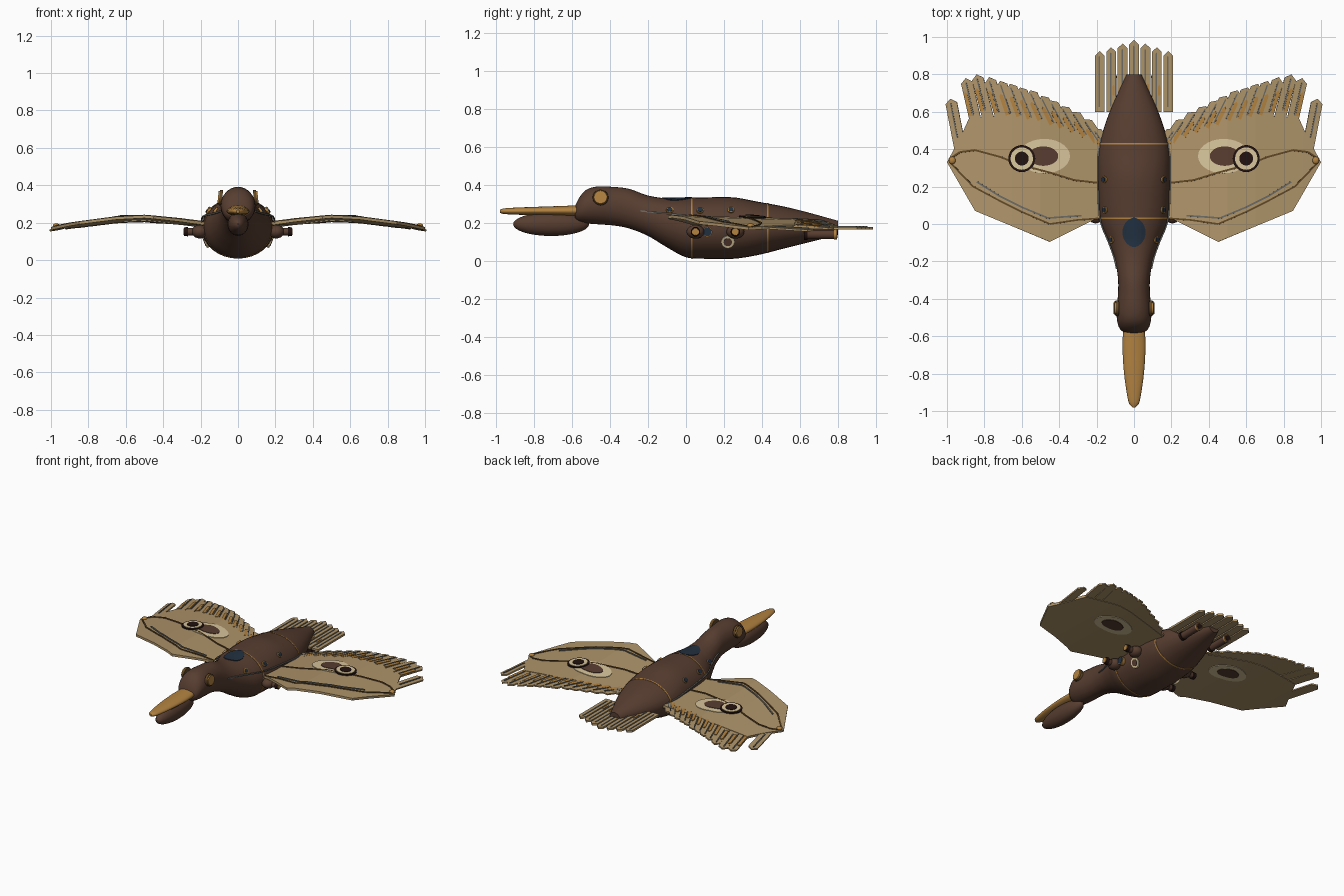
import bpy, bmesh, math
from mathutils import Vector, Matrix

if "Cube" in bpy.data.objects:
    bpy.data.objects.remove(bpy.data.objects["Cube"])

def mat(name, r, g, b):
    m = bpy.data.materials.new(name)
    lin = [((c / 255 + 0.055) / 1.055) ** 2.4 for c in (r, g, b)]
    m.diffuse_color = (*lin, 1)
    m.use_nodes = True
    m.node_tree.nodes["Principled BSDF"].inputs["Base Color"].default_value = m.diffuse_color
    return m

BROWN = mat("body brown", 87, 61, 48)
TAN = mat("wing tan", 174, 148, 106)
CREAM = mat("pale cream", 216, 197, 156)
GOLD = mat("brass gold", 178, 130, 64)
DARK = mat("dark brown", 34, 18, 15)
SPOT = mat("spot brown", 88, 61, 49)
LINE = mat("rib brown", 98, 72, 38)
BLUE = mat("glass blue", 34, 48, 64)
GREY = mat("steel grey", 108, 106, 100)

def finish(name, bm, material, smooth=True, mirror=False, solid=0):
    me = bpy.data.meshes.new(name)
    bm.to_mesh(me)
    bm.free()
    me.materials.append(material)
    ob = bpy.data.objects.new(name, me)
    bpy.context.collection.objects.link(ob)
    if smooth:
        for p in me.polygons:
            p.use_smooth = True
        me.set_sharp_from_angle(angle=math.radians(40))
    if solid:
        s = ob.modifiers.new("solid", 'SOLIDIFY')
        s.thickness, s.offset = solid, -1
    if mirror:
        ob.modifiers.new("mirror", 'MIRROR').use_mirror_merge = False
    return ob

def sample(table, y):
    """Smooth interpolation of rows (y, half width, top, bottom)."""
    n = len(table)
    i = max(0, min(n - 2, sum(r[0] <= y for r in table) - 1))
    a, b = table[i], table[i + 1]
    p, q = table[max(i - 1, 0)], table[min(i + 2, n - 1)]
    h = b[0] - a[0]
    t = (y - a[0]) / h
    out = []
    for k in (1, 2, 3):
        m0 = (b[k] - p[k]) / (b[0] - p[0]) * h
        m1 = (q[k] - a[k]) / (q[0] - a[0]) * h
        out.append((2*t**3 - 3*t*t + 1) * a[k] + (t**3 - 2*t*t + t) * m0
                   + (3*t*t - 2*t**3) * b[k] + (t**3 - t*t) * m1)
    return out

def loft(name, table, ys, material, grow=0.0, n=32):
    bm = bmesh.new()
    rings = []
    for y in ys:
        w, top, bot = sample(table, y)
        c, h = (top + bot) / 2, (top - bot) / 2
        rings.append([bm.verts.new(((w + grow) * math.cos(a), y, c + (h + grow) * math.sin(a)))
                      for a in (2 * math.pi * j / n for j in range(n))])
    for r, s in zip(rings, rings[1:]):
        for j in range(n):
            bm.faces.new((r[j], r[(j + 1) % n], s[(j + 1) % n], s[j]))
    bm.faces.new(rings[0])
    bm.faces.new(rings[-1])
    bmesh.ops.recalc_face_normals(bm, faces=bm.faces)
    return finish(name, bm, material)

def wing_z(x, y):
    t = [(0, .19), (.2, .2), (.3, .213), (.5, .232), (.65, .226), (.9, .197), (1.05, .172)]
    for (a, za), (b, zb) in zip(t, t[1:]):
        if x <= b:
            break
    return za + (zb - za) * (x - a) / (b - a) - 0.03 * (y - 0.2)

def plate(name, polys, material, thick, lift=0.0, zf=wing_z, mirror=True):
    """Thin plates drawn in plan and draped over a height function."""
    bm = bmesh.new()
    for p in polys:
        bm.faces.new([bm.verts.new((x, y, 0)) for x, y in p])
    for x in (.3, .4, .5, .58, .65, .78, .9):
        bmesh.ops.bisect_plane(bm, geom=bm.verts[:] + bm.edges[:] + bm.faces[:],
                               plane_co=(x, 0, 0), plane_no=(1, 0, 0))
    for f in bm.faces:
        f.normal_update()
        if f.normal.z < 0:
            f.normal_flip()
    for v in bm.verts:
        v.co.z = zf(v.co.x, v.co.y) + lift
    return finish(name, bm, material, False, mirror, thick)

def ellipse(cx, cy, a, b, n=28):
    return [(cx + a * math.cos(2*math.pi*i/n), cy + b * math.sin(2*math.pi*i/n)) for i in range(n)]

def ribbon(pts, w):
    out = []
    for (x0, y0), (x1, y1) in zip(pts, pts[1:]):
        d = math.hypot(x1 - x0, y1 - y0)
        nx, ny = -(y1 - y0) / d * w / 2, (x1 - x0) / d * w / 2
        out.append([(x0+nx, y0+ny), (x0-nx, y0-ny), (x1-nx, y1-ny), (x1+nx, y1+ny)])
    return out

def feather(tip, lean, length, w, s0=0.0, s1=1.0, off=0.0, point=0.025):
    """Pointed strip ending at tip, covering s0..s1 of its length."""
    d = Vector((math.sin(lean), math.cos(lean)))
    n = Vector((d.y, -d.x))
    base = Vector(tip) - d * length + n * off
    e = base + d * length * s1
    q = base + d * length * s0
    return [tuple(v) for v in (q - n*w/2, q + n*w/2, e + n*w/2 - d*point, e, e - n*w/2 - d*point)]

def solid(name, kind, loc, axis, material, r=.02, r2=None, depth=.02, scale=(1, 1, 1), mirror=True):
    bm = bmesh.new()
    m = Matrix.Translation(loc) @ Vector(axis).to_track_quat('Z', 'Y').to_matrix().to_4x4()
    if kind == 'ball':
        m = Matrix.Translation(loc) @ Matrix.Diagonal((*scale, 1))
        bmesh.ops.create_uvsphere(bm, u_segments=24, v_segments=16, radius=r, matrix=m)
    else:
        bmesh.ops.create_cone(bm, cap_ends=True, segments=20, radius1=r,
                              radius2=r if r2 is None else r2, depth=depth, matrix=m)
    return finish(name, bm, material, True, mirror)

# Body, neck and head in one loft
BODY = [(-.585, .045, .285, .215), (-.57, .07, .32, .205), (-.53, .088, .37, .197), (-.47, .093, .39, .192),
        (-.38, .086, .388, .185), (-.3, .085, .378, .17), (-.2, .1, .343, .13), (-.1, .135, .328, .07),
        (0, .177, .33, .018), (.1, .191, .333, .01), (.25, .195, .333, .01), (.38, .193, .31, .03),
        (.5, .165, .288, .06), (.6, .13, .265, .085), (.7, .086, .238, .11), (.8, .04, .21, .135)]
loft("body", BODY, [-.585 + 1.385 * i / 70 for i in range(71)], BROWN)
for i, y in enumerate((.03, .43)):
    loft(f"body_band_{i}", BODY, [y - .004, y + .004], GOLD, .002)

# Beak and throat pouch
BEAK = [(-.98, .008, .268, .252), (-.965, .024, .274, .247), (-.92, .036, .278, .243), (-.8, .053, .283, .24),
        (-.68, .061, .287, .237), (-.6, .06, .29, .235), (-.56, .055, .292, .235)]
loft("upper_beak", BEAK, [-.98 + .42 * i / 28 for i in range(29)], GOLD, n=24)
solid("throat_pouch", 'ball', (0, -.71, .192), (0, 0, 1), BROWN, 1, scale=(.056, .2, .062), mirror=False)

# Eyes
solid("eye_rim", 'cone', (.092, -.45, .333), (1, 0, .1), LINE, .042, .04, .016)
solid("eye_disc", 'cone', (.1, -.45, .334), (1, 0, .1), GOLD, .038, .034, .014)

# Top hatch, draped on the body
def on_body(x, y):
    w, t, b = sample(BODY, y)
    return (t + b) / 2 + (t - b) / 2 * math.sqrt(max(0, 1 - (x / w) ** 2))
def hatch(a, b):
    strips = []
    for i in range(14):
        y = [-.045 + b * math.sin(math.pi * (j / 14 - .5)) for j in (i, i + 1)]
        h = [max(.002, a * math.cos(math.pi * (j / 14 - .5)) ** 1.15) if 0 < j < 14 else .002 for j in (i, i + 1)]
        for k in range(-3, 3):
            strips.append([(h[0]*k/3, y[0]), (h[0]*(k+1)/3, y[0]), (h[1]*(k+1)/3, y[1]), (h[1]*k/3, y[1])])
    return strips
plate("top_hatch", hatch(.062, .079), BLUE, .006, .004, on_body, False)

# Wings
WING = [(.15, .03), (.2, .03), (.45, -.095), (.85, .07), (1, .33), (.925, .47), (.88, .57),
        (.6, .58), (.4, .54), (.2, .5), (.15, .48)]
plate("wing", [WING], TAN, .016)

# Wing feathers
TIPS = [(.982, .67), (.9, .78), (.842, .80), (.775, .785), (.716, .765), (.663, .75), (.61, .73),
        (.556, .715), (.495, .685), (.445, .66), (.385, .63), (.326, .60), (.265, .56), (.215, .51)]
specs = [(t, math.radians(11 + 1.9 * i), .27 - .008 * i) for i, t in enumerate(TIPS)]
plate("wing_feathers", [feather(t, a, l, .062) for t, a, l in specs], TAN, .01, -.003)
plate("feather_quills", [feather(t, a, l, .007, .22, .92, .004, .005) for t, a, l in specs], GREY, .005, .003)
plate("feather_tabs", [feather(t, a, l, .02, .22, .72, .02, .01) for t, a, l in specs[1:]], GOLD, .005, .002)

# Wing ribs and edging
plate("wing_rib", ribbon([(.19, .22), (.32, .235), (.45, .275), (.6, .315), (.72, .36), (.85, .395),
                          (.93, .385), (.99, .345)], .010), LINE, .008, .005)
plate("wing_lower_rib", ribbon([(.19, .03), (.3, .022), (.45, 0), (.6, .065), (.72, .125), (.86, .2),
                                (.98, .325)], .009), LINE, .008, .005)
plate("wing_cable", ribbon([(.28, .045), (.46, .032), (.6, .09), (.72, .15), (.84, .225)], .009), GREY, .006, .006)
solid("wing_tip_knob", 'ball', (.972, .34, .184), (0, 0, 1), GOLD, .02, scale=(.9, 1, .6))

# Wing eye spots on both faces, with a raised ring on top
for side, lift in (("top", .004), ("under", -.014)):
    plate(f"spot_cream_{side}", [ellipse(.48, .363, .138, .092)], CREAM, .006, lift)
    up = .003 if lift > 0 else -.003
    plate(f"spot_brown_{side}", [ellipse(.485, .363, .08, .052)], SPOT, .006, lift + up)
for name, r, m, lift in (("ring_outer", .072, DARK, .011), ("ring_pale", .06, CREAM, .014),
                         ("ring_centre", .037, DARK, .017)):
    plate("spot_" + name, [ellipse(.6, .35, r, r)], m, .008, lift)

# Tail feathers
flat = lambda x, y: .178
tail = [((.061 * k, .985 - .02 * abs(k)), 0, .385 - .02 * abs(k)) for k in range(-3, 4)]
plate("tail_feathers", [feather(t, a, l, .052) for t, a, l in tail], TAN, .014, 0, flat, False)
plate("tail_quills", [feather(t, a, l, .008, .08, .92, -.002, .005) for t, a, l in tail], GREY, .005, .004, flat, False)
plate("tail_tabs", [feather(t, a, l, .012, .25, .42, .013, .01) for t, a, l in tail[1:-1]], GOLD, .005, .004, flat, False)

# Portholes along the upper flanks and cable above the wing roots
for i, (x, y) in enumerate(((.12, -.085), (.155, .075), (.158, .237))):
    z = on_body(x, y)
    solid(f"porthole_rim_{i}", 'cone', (x, y, z), (1, 0, .8), GOLD, .019, depth=.014)
    solid(f"porthole_glass_{i}", 'cone', (x, y, z), (1, 0, .8), BLUE, .014, depth=.019)
seam = []
for i in range(20):
    ys = (-.24 + .035 * i, -.24 + .035 * (i + 1))
    e = [sample(BODY, y)[0] for y in ys]
    seam.append([(e[0] * .97, ys[0]), (e[0] * .97 + .008, ys[0]), (e[1] * .97 + .008, ys[1]), (e[1] * .97, ys[1])])
plate("flank_cable", seam, GREY, .008, .004, lambda x, y: .262 - .07 * (y + .24) / .7)

# Pods under the wings
for i, y in enumerate((.05, .26)):
    solid(f"pod_{i}", 'ball', (.205, y, .152), (1, 0, 0), BROWN, .036, scale=(1.2, 1.3, 1))
    solid(f"pod_barrel_{i}", 'cone', (.25, y, .152), (1, 0, 0), BROWN, .02, depth=.05)
    solid(f"pod_cap_{i}", 'cone', (.277, y, .152), (1, 0, 0), DARK, .025, .023, .022)
    solid(f"pod_nub_{i}", 'cone', (.283, y, .152), (1, 0, 0), GOLD, .02, .018, .018)
solid("side_port_rim", 'cone', (.19, .112, .152), (1, 0, 0), GOLD, .027, depth=.04)
solid("side_port_glass", 'cone', (.19, .112, .152), (1, 0, 0), BLUE, .023, depth=.046)
solid("belly_disc", 'cone', (.172, .22, .1), (1, 0, -.4), CREAM, .035, depth=.016)
solid("belly_disc_centre", 'cone', (.173, .22, .1), (1, 0, -.4), SPOT, .022, depth=.02)

# Tail tubes, tucked under the tail feathers
solid("tail_tube", 'cone', (.118, .71, .138), (0, 1, 0), BROWN, .024, depth=.17)
solid("tail_tube_collar", 'cone', (.118, .63, .138), (0, 1, 0), DARK, .028, depth=.02)
solid("tail_tube_ring", 'cone', (.118, .787, .138), (0, 1, 0), GOLD, .027, depth=.014)
solid("tail_tube_mouth", 'cone', (.118, .792, .138), (0, 1, 0), DARK, .018, depth=.012)
